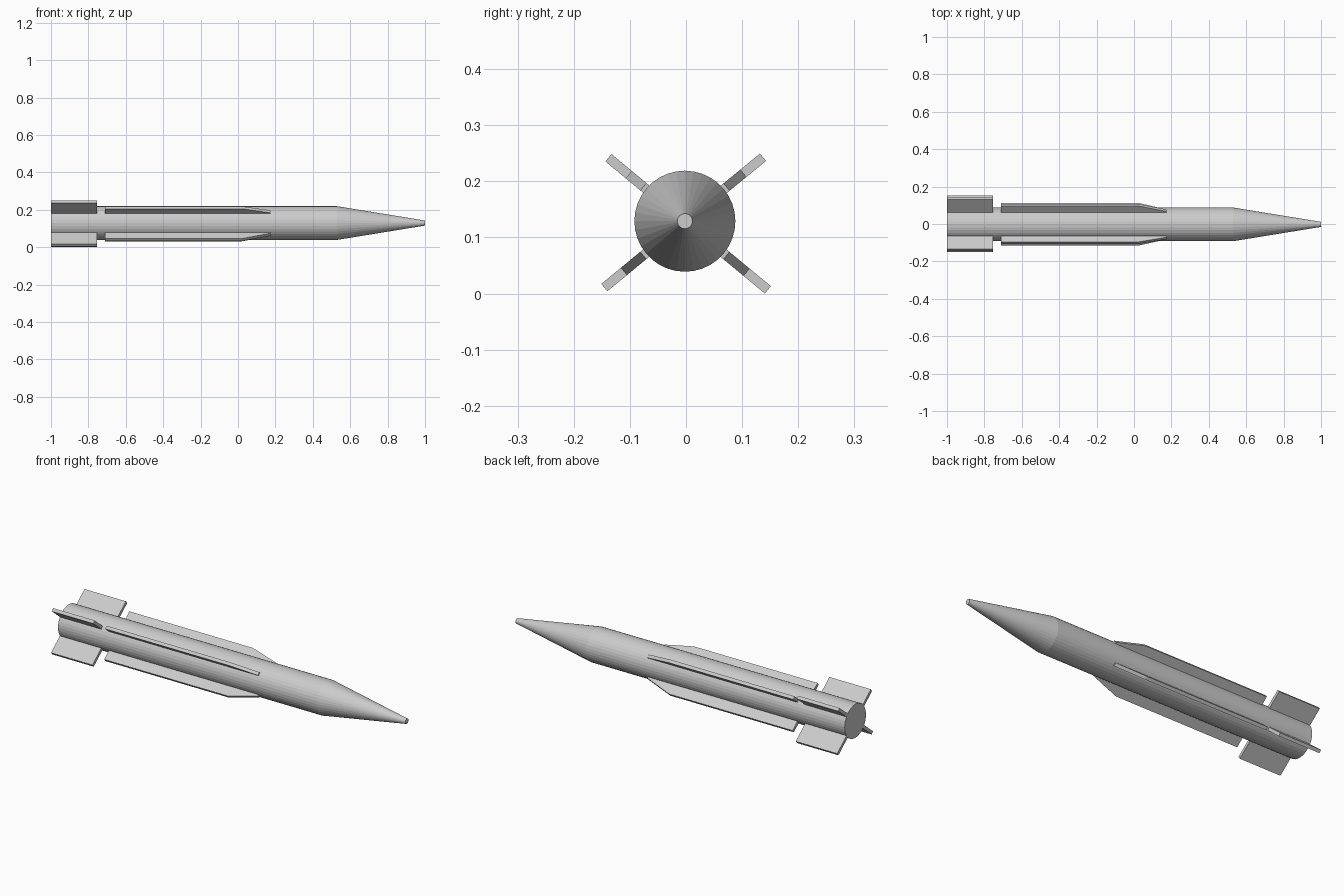
import bpy, bmesh, math
from mathutils import Vector

if "Cube" in bpy.data.objects:
    bpy.data.objects.remove(bpy.data.objects["Cube"])

CY, CZ = -0.002, 0.129      # body axis position
SIDES = 36


def finish(name, bm):
    bmesh.ops.recalc_face_normals(bm, faces=bm.faces)
    mesh = bpy.data.meshes.new(name)
    bm.to_mesh(mesh)
    bm.free()
    obj = bpy.data.objects.new(name, mesh)
    bpy.context.collection.objects.link(obj)
    return obj


def lathe(name, profile):
    """Capped faceted solid around the body axis from (x, radius) stations."""
    bm = bmesh.new()
    rings = [[bm.verts.new((x, CY + r * math.cos(2 * math.pi * i / SIDES),
                            CZ + r * math.sin(2 * math.pi * i / SIDES)))
              for i in range(SIDES)] for x, r in profile]
    for a, b in zip(rings, rings[1:]):
        for i in range(SIDES):
            j = (i + 1) % SIDES
            bm.faces.new((a[i], a[j], b[j], b[i]))
    bm.faces.new(rings[0])
    bm.faces.new(rings[-1])
    return finish(name, bm)


def radial_plate(name, outline, angle, thickness):
    """Flat plate from an (x, radius) outline, standing out at an angle."""
    a = math.radians(angle)
    out = Vector((0, math.cos(a), math.sin(a)))
    side = Vector((0, -math.sin(a), math.cos(a))) * thickness
    bm = bmesh.new()
    base = Vector((0, CY, CZ)) - side / 2
    face = bm.faces.new([bm.verts.new(base + Vector((x, 0, 0)) + out * r)
                         for x, r in outline])
    ext = bmesh.ops.extrude_face_region(bm, geom=[face], use_keep_orig=True)
    verts = [g for g in ext["geom"] if isinstance(g, bmesh.types.BMVert)]
    bmesh.ops.translate(bm, verts=verts, vec=side)
    return finish(name, bm)


# Cylindrical body with tapered, blunt-tipped nose
lathe("body", [(-1.0, 0.09), (0.53, 0.09), (1.0, 0.0135)])

# Four tail fins and four long strakes; reach varies slightly per corner
corners = [("upper_right", 39.3, 0.180, 0.135),
           ("upper_left", 140.3, 0.177, 0.130),
           ("lower_left", 219.5, 0.186, 0.141),
           ("lower_right", 320.4, 0.192, 0.143)]
for label, angle, fin_r, strake_r in corners:
    radial_plate("tail_fin_" + label,
                 [(-1.0, 0.08), (-0.755, 0.08), (-0.755, fin_r), (-1.0, fin_r)],
                 angle, 0.017)
    radial_plate("strake_" + label,
                 [(-0.71, 0.08), (0.175, 0.08), (0.175, 0.096),
                  (0.02, strake_r), (-0.71, strake_r)],
                 angle, 0.017)
